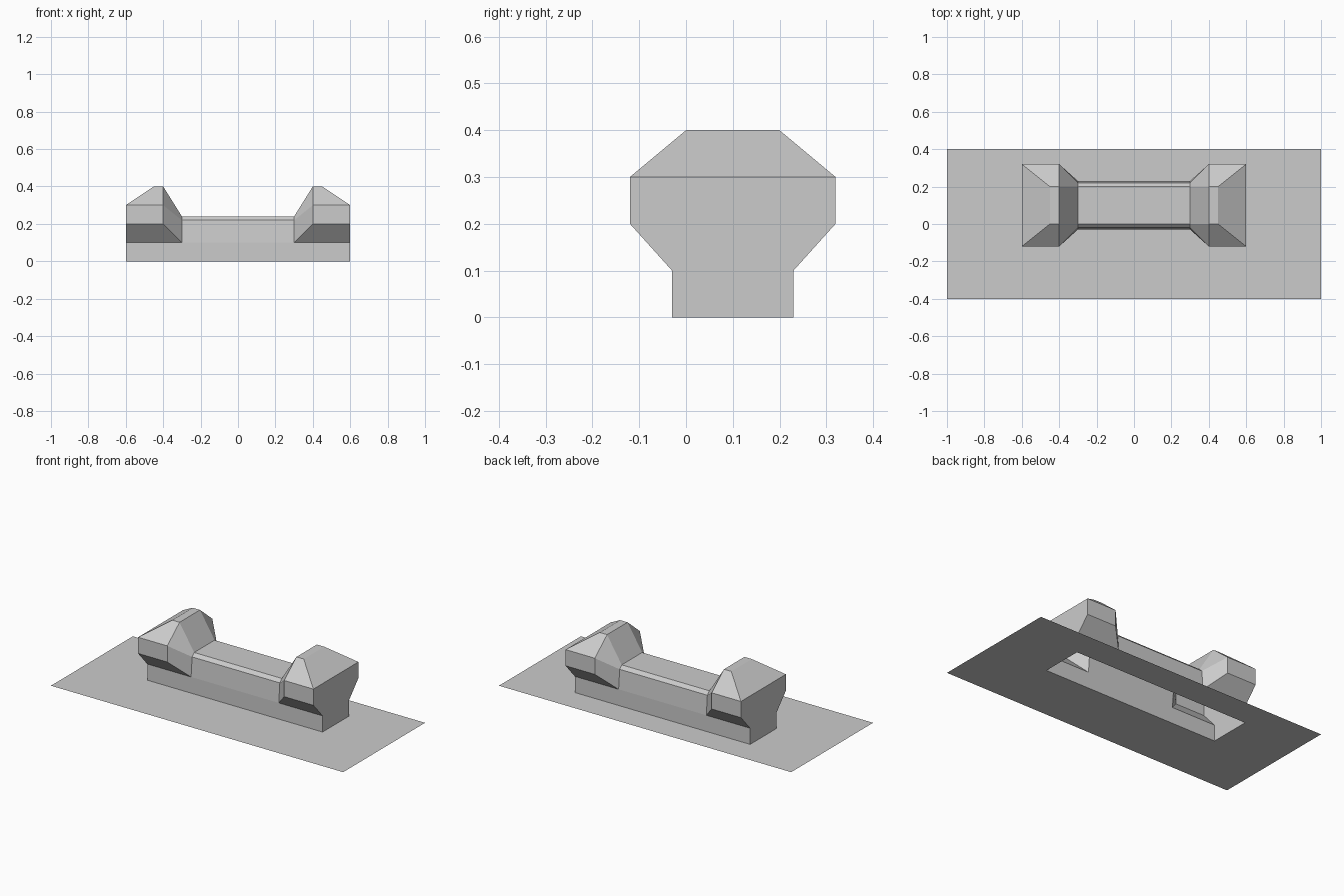
import bpy, bmesh

if "Cube" in bpy.data.objects:
    bpy.data.objects.remove(bpy.data.objects["Cube"])

CY = 0.1  # body centreline in y


def finish(bm, name):
    bmesh.ops.remove_doubles(bm, verts=bm.verts, dist=1e-5)
    mesh = bpy.data.meshes.new(name)
    bm.to_mesh(mesh)
    bm.free()
    obj = bpy.data.objects.new(name, mesh)
    bpy.context.collection.objects.link(obj)
    return obj


def face(bm, points):
    # drop repeated corners so collapsed quads become triangles or vanish
    pts = list(dict.fromkeys((round(x, 5), round(y, 5), round(z, 5)) for x, y, z in points))
    if len(pts) > 2:
        bm.faces.new([bm.verts.new(p) for p in pts])


# half sections (x, half width, z) from ground to top: end, shoulder, waist
end = [(.6, .13, 0), (.6, .13, .1), (.6, .22, .2), (.6, .22, .3), (.45, .1, .4)]
shoulder = [(.3, .13, 0), (.3, .13, .1), (.4, .22, .2), (.4, .22, .3), (.4, .1, .4)]
waist = [(.3, .13, 0), (.3, .13, .1), (.3, .13, .1), (.3, .12, .22), (.3, .1, .24)]


def section(half, side):
    front = [(side * x, CY - w, z) for x, w, z in half]
    back = [(side * x, CY + w, z) for x, w, z in reversed(half)]
    return front + back


# body: lofted skin, open underneath
bm = bmesh.new()
rings = [section(h, -1) for h in (end, shoulder, waist)]
rings += [section(h, 1) for h in (waist, shoulder, end)]
for a, b in zip(rings, rings[1:]):
    for i in range(len(a) - 1):
        face(bm, [a[i], b[i], b[i + 1], a[i + 1]])

# closed ends: upright wall and sloped cap
for r in (rings[0], rings[-1]):
    face(bm, r[:4] + r[6:])
    face(bm, r[3:7])
bmesh.ops.remove_doubles(bm, verts=bm.verts, dist=1e-5)
bmesh.ops.recalc_face_normals(bm, faces=bm.faces)
# open shell: make sure the top faces up
bm.faces.ensure_lookup_table()
top = max(bm.faces, key=lambda f: abs(f.normal.z))
if top.normal.z < 0:
    bmesh.ops.reverse_faces(bm, faces=bm.faces)
finish(bm, "block_body")


# ground sheet with an opening under the body
def rect(x, y0, y1):
    return [(-x, y0, 0), (x, y0, 0), (x, y1, 0), (-x, y1, 0)]


bm = bmesh.new()
outer, inner = rect(1, -.4, .4), rect(.6, CY - .13, CY + .13)
for i in range(4):
    j = (i + 1) % 4
    face(bm, [outer[i], outer[j], inner[j], inner[i]])
finish(bm, "base_sheet")
